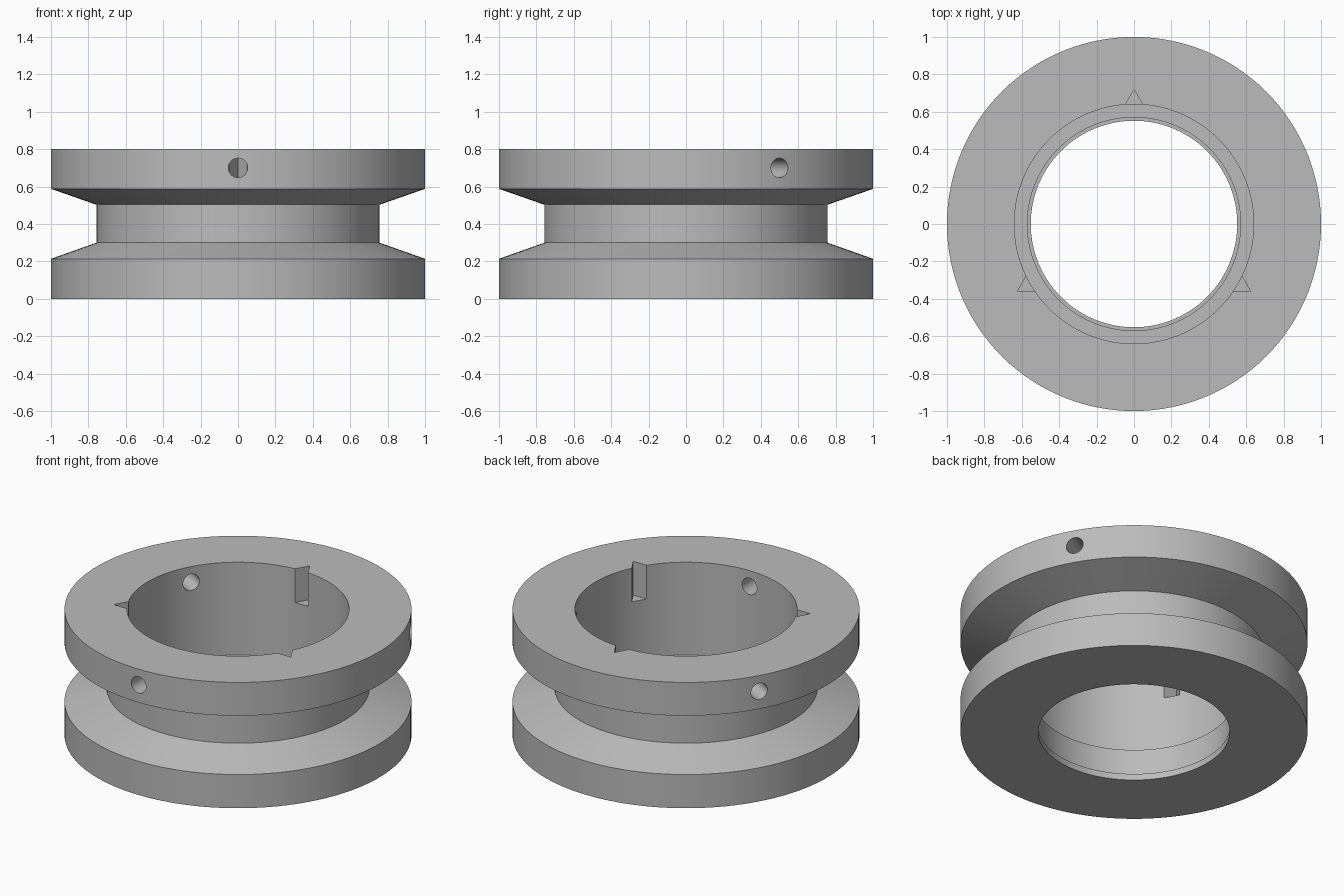
import bpy
import bmesh
from math import cos, sin, pi, radians
from mathutils import Vector, Matrix

cube = bpy.data.objects.get("Cube")
if cube:
    bpy.data.objects.remove(cube, do_unlink=True)

SEGMENTS = 128

grey = bpy.data.materials.new("plain grey")
grey.use_nodes = True
colour = (0.5, 0.5, 0.5, 1)
grey.diffuse_color = colour
grey.node_tree.nodes["Principled BSDF"].inputs["Base Color"].default_value = colour


def add_object(name, bm):
    bmesh.ops.recalc_face_normals(bm, faces=bm.faces)
    mesh = bpy.data.meshes.new(name)
    bm.to_mesh(mesh)
    bm.free()
    mesh.materials.append(grey)
    obj = bpy.data.objects.new(name, mesh)
    bpy.context.collection.objects.link(obj)
    return obj


def lathe(name, profile):
    """Spin a closed (radius, height) outline around z."""
    bm = bmesh.new()
    rings = [[bm.verts.new((r * cos(2 * pi * i / SEGMENTS), r * sin(2 * pi * i / SEGMENTS), z))
              for i in range(SEGMENTS)] for r, z in profile]
    for a, b in zip(rings, rings[1:] + rings[:1]):
        for i in range(SEGMENTS):
            j = (i + 1) % SEGMENTS
            bm.faces.new((a[i], a[j], b[j], b[i]))
    return add_object(name, bm)


def prism(bm, sides, radius, depth, matrix):
    bmesh.ops.create_cone(bm, cap_ends=True, segments=sides, radius1=radius,
                          radius2=radius, depth=depth, matrix=matrix)


# Grooved ring: outer flanges and channel, then the stepped bore
ring = lathe("grooved_ring", [
    (1, 0), (1, 0.214), (0.757, 0.3), (0.757, 0.503), (1, 0.588), (1, 0.8),
    (0.64, 0.8), (0.64, 0.21), (0.57, 0.21), (0.57, 0.04), (0.552, 0.04), (0.552, 0)])

# Triangular notches in the bore, all pointing towards the back
notches = bmesh.new()
for angle in (90, 210, 330):
    a = radians(angle)
    start = len(notches.verts)
    prism(notches, 3, 0.055, 0.4, Matrix.Identity(4))
    notches.verts.ensure_lookup_table()
    corners = notches.verts[start:]
    # Turn one corner to +y whatever the starting orientation
    first = corners[0].co
    turn = Vector((first.x, first.y)).angle_signed(Vector((0, 1)))
    place = Matrix.Translation((0.665 * cos(a), 0.665 * sin(a), 0.785)) @ Matrix.Rotation(-turn, 4, "Z")
    bmesh.ops.transform(notches, matrix=place, verts=corners)
notch_cutter = add_object("notch_cutter", notches)

# Round radial screw holes through the upper flange
holes = bmesh.new()
for angle in (-90, 30, 150):
    direction = Vector((cos(radians(angle)), sin(radians(angle)), 0))
    turn = direction.to_track_quat("Z", "Y").to_matrix().to_4x4()
    prism(holes, 32, 0.052, 0.6, Matrix.Translation(direction * 0.82 + Vector((0, 0, 0.7))) @ turn)
hole_cutter = add_object("hole_cutter", holes)

bpy.context.view_layer.objects.active = ring
ring.select_set(True)
for cutter in (notch_cutter, hole_cutter):
    mod = ring.modifiers.new(cutter.name, "BOOLEAN")
    mod.operation = "DIFFERENCE"
    mod.solver = "EXACT"
    mod.object = cutter
    bpy.ops.object.modifier_apply(modifier=mod.name)
    bpy.data.objects.remove(cutter, do_unlink=True)

bpy.ops.object.select_all(action="DESELECT")
ring.select_set(True)
bpy.ops.object.shade_smooth_by_angle(angle=radians(15))
